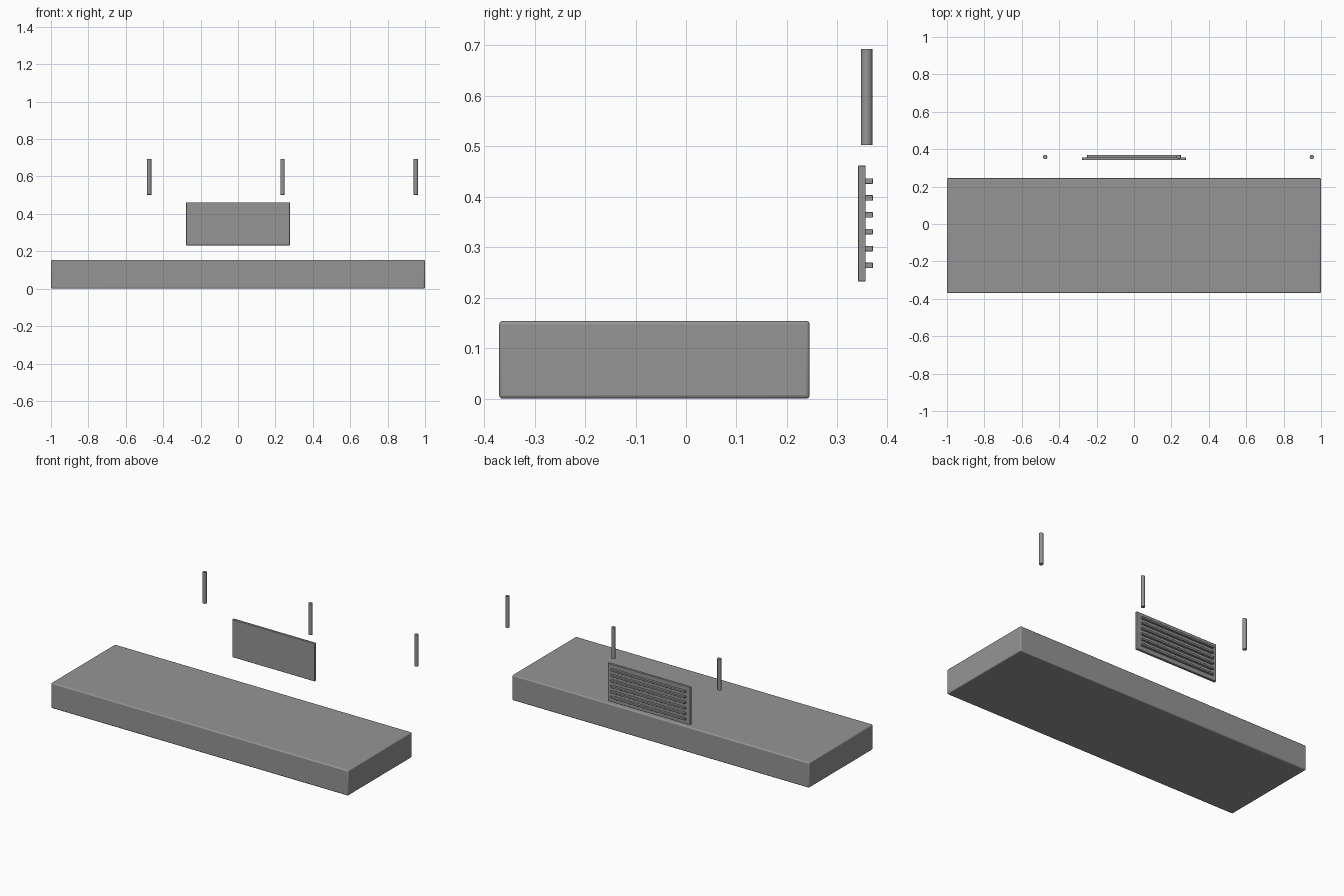
import bpy

# Remove the default cube
cube = bpy.data.objects.get("Cube")
if cube:
    bpy.data.objects.remove(cube, do_unlink=True)

# Single plain grey finish
grey = bpy.data.materials.new("plain_grey")
grey.use_nodes = True
colour = (0.3, 0.3, 0.3, 1)
grey.diffuse_color = colour
grey.node_tree.nodes["Principled BSDF"].inputs["Base Color"].default_value = colour


def finish(obj, name, bevel, segments=2):
    obj.name = name
    obj.data.materials.append(grey)
    mod = obj.modifiers.new("Bevel", "BEVEL")
    mod.width = bevel
    mod.segments = segments
    mod.limit_method = "ANGLE"
    mod.angle_limit = 0.9
    bpy.ops.object.shade_smooth_by_angle()
    return obj


def box(name, low, high, bevel, segments=2):
    centre = [(a + b) / 2 for a, b in zip(low, high)]
    bpy.ops.mesh.primitive_cube_add(size=1, location=centre)
    obj = bpy.context.object
    obj.scale = [b - a for a, b in zip(low, high)]
    bpy.ops.object.transform_apply(location=False, rotation=False, scale=True)
    return finish(obj, name, bevel, segments)


# Long slab with softened edges
box("main_slab", (-1, -0.37, 0), (1, 0.245, 0.154), 0.007, 3)

# Upright vent panel behind the slab
box("vent_panel", (-0.277, 0.341, 0.232), (0.277, 0.356, 0.462), 0.0015)

# Horizontal slats on the back of the panel
for i in range(6):
    z = 0.264 + i * 0.0334
    box(f"vent_slat_{i + 1}", (-0.25, 0.355, z - 0.0055),
        (0.25, 0.37, z + 0.0055), 0.001)

# Hanging rods, evenly spaced
for i in range(3):
    bpy.ops.mesh.primitive_cylinder_add(
        vertices=24, radius=0.0115, depth=0.191,
        location=(-0.475 + i * 0.713, 0.358, 0.5975))
    finish(bpy.context.object, f"hanging_rod_{i + 1}", 0.001)
